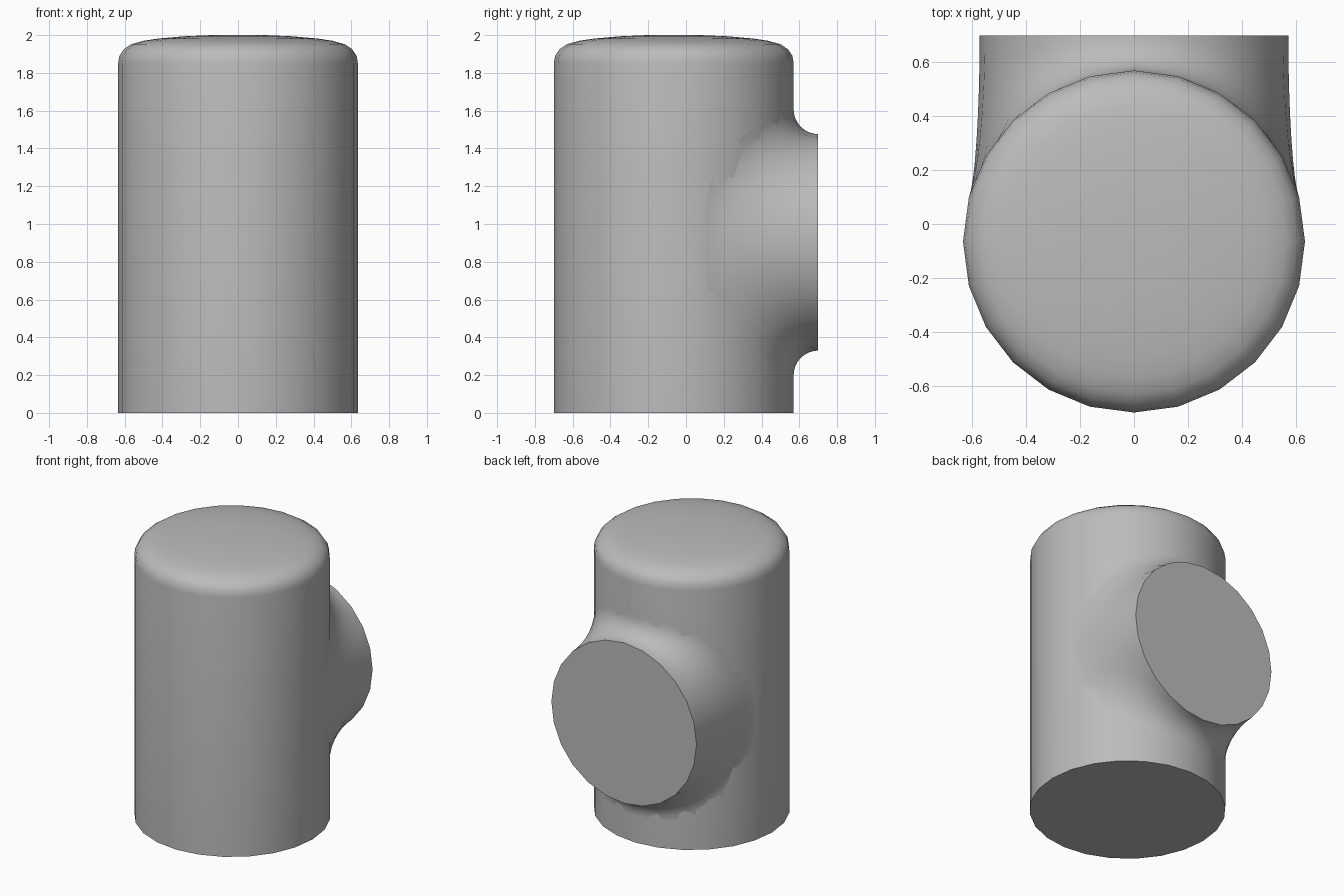
import bpy, bmesh, math

cube = bpy.data.objects.get("Cube")
if cube:
    bpy.data.objects.remove(cube, do_unlink=True)

R, CY, SIDES = 0.635, -0.065, 24      # main cylinder
BR, BZ, BY = 0.573, 0.903, 0.70       # side branch
STEP = 2 * math.pi / SIDES

grey = bpy.data.materials.new("plain grey")
grey.use_nodes = True
grey.diffuse_color = (0.5, 0.5, 0.5, 1)
grey.node_tree.nodes["Principled BSDF"].inputs["Base Color"].default_value = (0.5, 0.5, 0.5, 1)


def poly_radius(a, r):
    """Radius of a regular polygon at angle a."""
    return r * math.cos(STEP / 2) / math.cos(a % STEP - STEP / 2)


def body_y(x):
    """Rear surface of the faceted main cylinder at a given x."""
    a = math.acos(max(-1, min(1, x / R)))
    for _ in range(8):
        a = math.acos(max(-1, min(1, x / poly_radius(a, R))))
    return CY + poly_radius(a, R) * math.sin(a)


def loft(name, rings, cap_first, cap_last):
    """Skin a list of closed rings into a smooth mesh object."""
    bm = bmesh.new()
    rows = [[bm.verts.new(p) for p in ring] for ring in rings]
    n = len(rows[0])
    for a, b in zip(rows, rows[1:]):
        for i in range(n):
            j = (i + 1) % n
            bm.faces.new((a[i], a[j], b[j], b[i]))
    if cap_first:
        bm.faces.new(rows[0][::-1])
    if cap_last:
        bm.faces.new(rows[-1])
    mesh = bpy.data.meshes.new(name)
    bm.to_mesh(mesh)
    bm.free()
    mesh.materials.append(grey)
    ob = bpy.data.objects.new(name, mesh)
    bpy.context.collection.objects.link(ob)
    bpy.ops.object.select_all(action='DESELECT')
    ob.select_set(True)
    bpy.context.view_layer.objects.active = ob
    bpy.ops.object.shade_smooth_by_angle(angle=math.radians(40))
    return ob


# Main cylinder with a rounded, slightly domed top
profile = [(R, 0), (R, 1.85), (0.628, 1.89), (0.605, 1.925), (0.565, 1.952),
           (0.5, 1.97), (0.42, 1.982), (0.28, 1.994), (0.14, 2.0)]
loft("main_cylinder",
     [[(r * math.cos(i * STEP), CY + r * math.sin(i * STEP), z) for i in range(SIDES)]
      for r, z in profile], True, True)

# Side branch blending into the cylinder with a concave fillet
COUNT, SEGS = 48, 8
rings = []
for k in range(SEGS + 1):
    t = k / SEGS
    w = ((1 - t) ** 2, 2 * t * (1 - t) * math.sqrt(0.5), t * t)
    ring = []
    for i in range(COUNT):
        a = -2 * math.pi * i / COUNT
        c, s = math.cos(a), math.sin(a)
        # blend outline on the body, crease point, and branch rim
        outer = (abs(c / 0.612) ** 3.5 + abs(s / 0.703) ** 3.5) ** (-1 / 3.5)
        rim = poly_radius(a, BR)
        pts = [(outer * c, body_y(outer * c), BZ + outer * s),
               (rim * c, body_y(rim * c), BZ + rim * s),
               (rim * c, BY, BZ + rim * s)]
        ring.append([sum(wi * p[d] for wi, p in zip(w, pts)) / sum(w) for d in range(3)])
    rings.append(ring)
loft("side_branch", rings, False, True)
